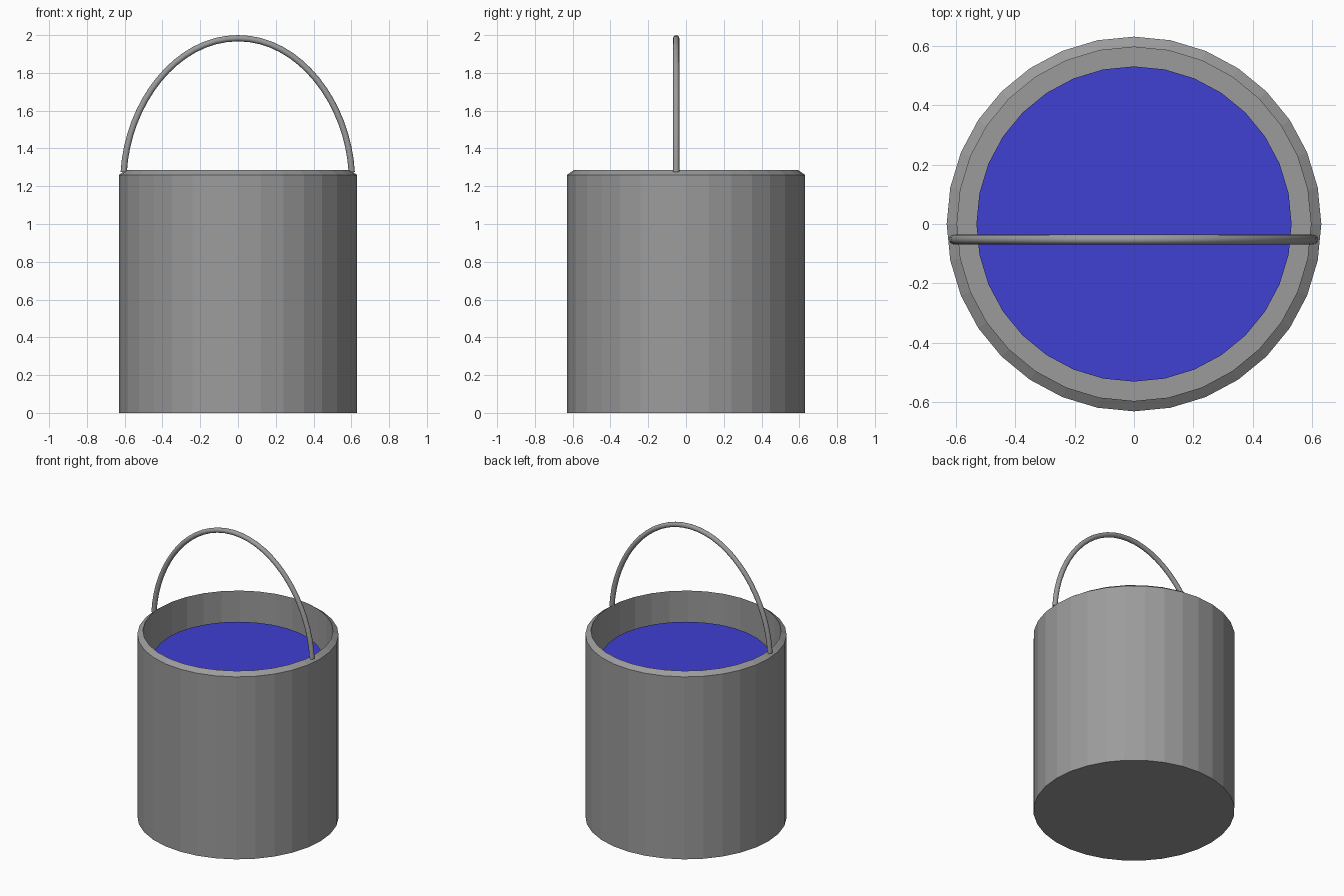
import bpy
import bmesh
from math import radians

cube = bpy.data.objects.get("Cube")
if cube:
    bpy.data.objects.remove(cube, do_unlink=True)


def make_material(name, rgb):
    mat = bpy.data.materials.new(name)
    mat.use_nodes = True
    mat.diffuse_color = (*rgb, 1)
    bsdf = next(n for n in mat.node_tree.nodes if n.type == 'BSDF_PRINCIPLED')
    bsdf.inputs["Base Color"].default_value = (*rgb, 1)
    return mat


GREY = make_material("bucket grey", (0.33, 0.33, 0.33))
BLUE = make_material("water blue", (0.05, 0.05, 0.65))
SIDES = 32
RADIUS = 0.63
WALL = 0.035
HEIGHT = 1.285


def lathe(name, profile, mat):
    """Stack rings of (radius, height), join them, and cap both ends."""
    bm = bmesh.new()
    rings = []
    for radius, z in profile:
        ring = bmesh.ops.create_circle(bm, segments=SIDES, radius=radius)["verts"]
        bmesh.ops.translate(bm, verts=ring, vec=(0, 0, z))
        rings.append(ring)
    for low, high in zip(rings, rings[1:]):
        for i in range(SIDES):
            j = (i + 1) % SIDES
            bm.faces.new((low[i], low[j], high[j], high[i]))
    bm.faces.new(rings[0])
    if len(rings) > 1:
        bm.faces.new(rings[-1])
        bmesh.ops.recalc_face_normals(bm, faces=bm.faces)
    else:
        bm.normal_update()
        for face in bm.faces:
            if face.normal.z < 0:
                face.normal_flip()
    mesh = bpy.data.meshes.new(name)
    bm.to_mesh(mesh)
    bm.free()
    mesh.materials.append(mat)
    obj = bpy.data.objects.new(name, mesh)
    bpy.context.collection.objects.link(obj)
    return obj


# Bucket: outer wall, sloped lip, inner wall and inside floor
inner = RADIUS - WALL
lathe("bucket", [(RADIUS, 0), (RADIUS, HEIGHT - 0.025),
                 (inner, HEIGHT), (inner, WALL)], GREY)

# Water: a disc a little smaller than the inside
lathe("water", [(0.53, 1.10)], BLUE)

# Handle: a round bar bent into an arch
curve = bpy.data.curves.new("handle", 'CURVE')
curve.dimensions = '3D'
curve.bevel_depth = 0.0165
curve.bevel_resolution = 4
curve.resolution_u = 16
curve.use_fill_caps = True
spline = curve.splines.new('BEZIER')
spline.bezier_points.add(2)
base, top = 1.275, 1.9835
path = [((-0.605, base), (0.02, 0.36)),
        ((0, top), (0.33, 0)),
        ((0.602, base), (0.02, -0.36))]
for point, ((x, z), (dx, dz)) in zip(spline.bezier_points, path):
    point.handle_left_type = point.handle_right_type = 'FREE'
    point.co = (x, 0, z)
    point.handle_left = (x - dx, 0, z - dz)
    point.handle_right = (x + dx, 0, z + dz)
curve.materials.append(GREY)
handle = bpy.data.objects.new("handle", curve)
handle.location.y = -0.052
bpy.context.collection.objects.link(handle)

# Turn the handle into a smooth mesh
bpy.ops.object.select_all(action='DESELECT')
handle.select_set(True)
bpy.context.view_layer.objects.active = handle
bpy.ops.object.convert(target='MESH')
bpy.ops.object.shade_smooth_by_angle(angle=radians(40))
